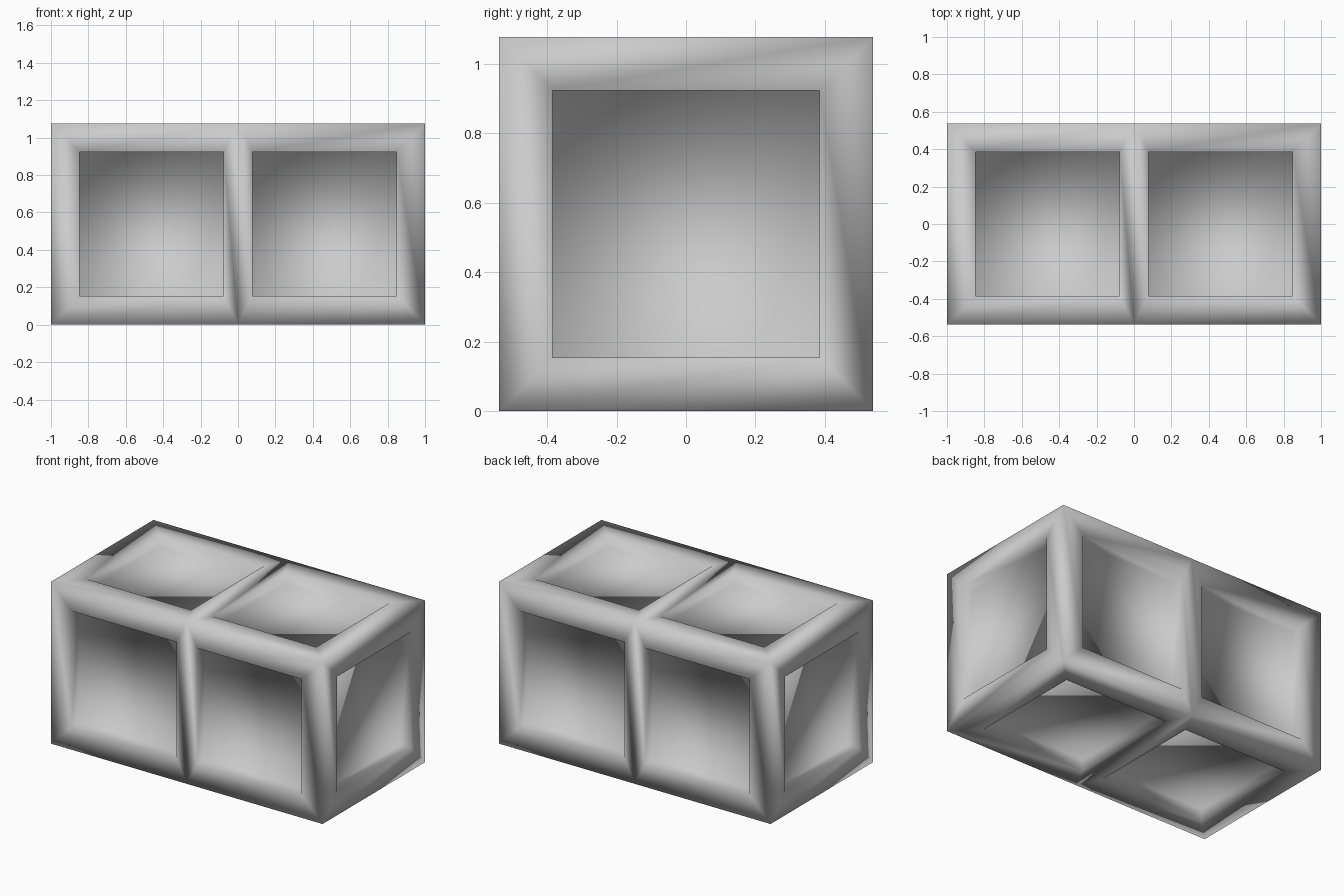
import bpy, bmesh, math
from mathutils import Vector

if "Cube" in bpy.data.objects:
    bpy.data.objects.remove(bpy.data.objects["Cube"])

B = 2 / 13            # bar width; each opening is 5 bars wide
DEPTH = B / 2         # panel recess
SIZE = Vector((13 * B, 7 * B, 7 * B))

bm = bmesh.new()

# Solid block, split down the middle into two cells
bmesh.ops.create_cube(bm, size=1)
bmesh.ops.scale(bm, vec=SIZE, verts=bm.verts)
bmesh.ops.bisect_plane(bm, geom=bm.verts[:] + bm.edges[:] + bm.faces[:],
                       plane_co=(0, 0, 0), plane_no=(1, 0, 0))
bm.normal_update()

# Square opening in every cell face
panels = bm.faces[:]
bmesh.ops.inset_individual(bm, faces=panels, thickness=B / 2)
for face in panels:
    normal = face.normal.copy()
    mid = face.calc_center_median()
    axis = max(range(3), key=lambda i: abs(normal[i]))
    centre = Vector((math.copysign(3 * B, mid.x), 0, 0))
    for v in face.verts:
        for i in range(3):
            if i != axis:
                v.co[i] = centre[i] + math.copysign(2.5 * B, v.co[i] - mid[i])

# Sink the panels behind the frame
for face in bmesh.ops.extrude_discrete_faces(bm, faces=panels)["faces"]:
    face.normal_update()
    offset = face.normal * -DEPTH
    for v in face.verts:
        v.co += offset

bmesh.ops.translate(bm, vec=(0, 0, SIZE.z / 2), verts=bm.verts)
bmesh.ops.recalc_face_normals(bm, faces=bm.faces)
for face in bm.faces:
    face.smooth = True

mesh = bpy.data.meshes.new("double_panelled_block")
bm.to_mesh(mesh)
bm.free()
block = bpy.data.objects.new("double_panelled_block", mesh)
bpy.context.collection.objects.link(block)
